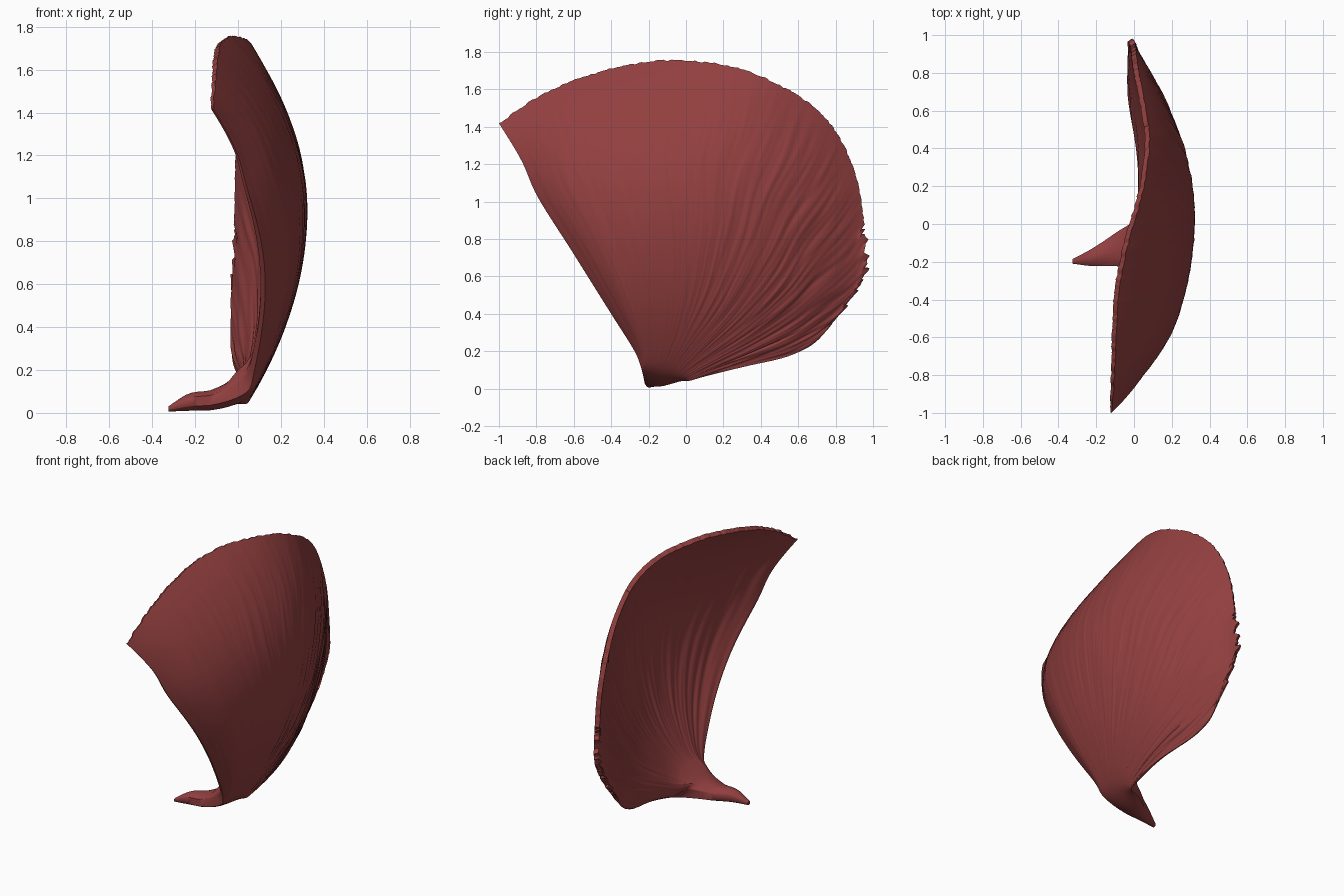
import bpy, bmesh, math, random
from mathutils import Vector, noise

if "Cube" in bpy.data.objects:
    bpy.data.objects.remove(bpy.data.objects["Cube"])
random.seed(4)

NU, NV, NT = 260, 64, 14   # columns across the fan, rows up the fan, rows along the tendon

# Outline of the fan seen from the side, as (y, z); the rim also has its depth x
FRONT = [(-.232, .09), (-.275, .2), (-.40, .40), (-.60, .72), (-.79, 1.02), (-.88, 1.22), (-1, 1.42)]
REAR = [(0, .035), (.1, .065), (.3, .115), (.5, .16), (.61, .20), (.70, .255), (.77, .33)]
RIM = [(-1, 1.42, -.12), (-.82, 1.545, -.105), (-.6, 1.65, -.095), (-.35, 1.725, -.08),
       (-.1, 1.757, -.03), (.2, 1.735, .05), (.45, 1.65, .08), (.68, 1.51, .05), (.83, 1.33, .02),
       (.92, 1.1, .01), (.955, .88, .005), (.985, .68, -.01), (.91, .51, -.01), (.77, .33, -.01)]
# Tendon sections from fan to tip: x, front y, rear y, lower z, upper z
TENDON = [(-.05, -.225, -.01, .02, .135), (-.13, -.222, -.07, .012, .105),
          (-.23, -.222, -.135, .010, .09), (-.325, -.21, -.185, .006, .03)]


def spline(pts, t):
    """Catmull-Rom through evenly spaced points, t in 0..1"""
    pts = [Vector(p) for p in pts]
    n = len(pts) - 1
    i = min(int(t * n), n - 1)
    s = t * n - i
    b, c = pts[i], pts[i + 1]
    a = pts[i - 1] if i else b * 2 - c
    d = pts[i + 2] if i + 2 <= n else c * 2 - b
    return .5 * (2 * b + (c - a) * s + (2 * a - 5 * b + 4 * c - d) * s * s
                 + (3 * b - a - 3 * c + d) * s ** 3)


# Rim resampled by length so the fibres fan out evenly
samples = [spline(RIM, i / 800) for i in range(801)]
lengths = [0]
for p, q in zip(samples, samples[1:]):
    lengths.append(lengths[-1] + (q - p).length)


def rim(u):
    target = u * lengths[-1]
    k = next(i for i, l in enumerate(lengths) if l >= target - 1e-9)
    return samples[k]


def dome(y, z):
    """Outer bulge of the fan and its normal"""
    ky = .37 if y > 0 else .35
    kz = .47 if z > .95 else .335
    x = .322 - ky * y * y - kz * (z - .95) ** 2
    return Vector((x, y, z)), Vector((1, 2 * ky * y, 2 * kz * (z - .95))).normalized()


def fan_point(u, v, rag):
    """Outer and inner surface points of the fan"""
    a, b, r3 = spline(FRONT, v), spline(REAR, v), rim(u)
    r = r3.to_2d()
    base = Vector(FRONT[0]).lerp(Vector(REAR[0]), u)
    c = (a.lerp(b, u) + base.lerp(r, v) - base * (1 - v)
         - Vector(RIM[0][:2]).lerp(Vector(RIM[-1][:2]), u) * v)
    c = c + (c - base) * rag * max(0, v - .9) * 10
    p, n = dome(c.x, c.y)
    # Bend the rim to its own depth, and roll the front edge inward
    p.x += (r3.z - dome(r.x, r.y)[0].x) * v ** 5
    p.x -= .06 * max(0, 1 - u / .1) ** 2 * math.sin(math.pi * v)
    edge = min(1, math.sqrt(max(0, 4 * u * (1 - u))) + .25)
    fade = min(1, v * 2.2) * min(1, (1 - v) * 6 + .1)
    fibre = noise.noise((u * 40, v * 3.5, 0)) + .7 * noise.noise((u * 95, v * 5, 5))
    fibre *= .007 * fade * (.25 + .75 * min(1, max(0, u * 2 - .4)))
    thick = (.03 + .05 * (1 - v) ** 1.5 + .03 * math.sin(math.pi * v)) * edge
    inner_fibre = .008 * fade * noise.noise((u * 45, v * 3, 9))
    outer = p + n * fibre
    inner = p - n * (thick + inner_fibre)
    low = max(0, 1 - v * 5) ** 2
    inner += Vector((-.02, 0, .055)) * low
    return outer, inner


rags = [random.uniform(-.004, .002) + (random.uniform(-.04, .015) if i / NU > .8 else 0)
        for i in range(NU + 1)]
rags = [(rags[max(0, i - 1)] + 2 * rags[i]) / 3 for i in range(NU + 1)]
rags[0] = rags[-1] = 0

bm = bmesh.new()
outer_grid, inner_grid = [], []
for i in range(NU + 1):
    u = i / NU
    fan = [fan_point(u, j / NV, rags[i]) for j in range(NV + 1)]
    # Tendon rows run from the tip into the base of the fan
    lo, hi = [fan[0][0]], [fan[0][1]]
    for x, y0, y1, z0, z1 in TENDON:
        y = y0 + (y1 - y0) * u
        round_off = .25 * (2 * u - 1) ** 2 * (z1 - z0)
        lo.append(Vector((x, y, z0 + round_off)))
        hi.append(Vector((x, y, z1 - round_off)))
    lo = [spline(lo, 1 - j / NT) for j in range(NT)] + [f[0] for f in fan]
    hi = [spline(hi, 1 - j / NT) for j in range(NT)] + [f[1] for f in fan]
    # Relax the joint where tendon meets fan
    for line in (lo, hi):
        for _ in range(12):
            line[NT - 6:NT + 7] = [(line[k - 1] + 2 * line[k] + line[k + 1]) / 4
                                   for k in range(NT - 6, NT + 7)]
    outer_grid.append([bm.verts.new(p) for p in lo])
    inner_grid.append([bm.verts.new(p) for p in hi])

rows = NT + NV + 1
for i in range(NU):
    for j in range(rows - 1):
        for g in (outer_grid, inner_grid):
            bm.faces.new((g[i][j], g[i + 1][j], g[i + 1][j + 1], g[i][j + 1]))
    # Close the rim and the tendon tip
    for j in (0, rows - 1):
        bm.faces.new((outer_grid[i][j], outer_grid[i + 1][j], inner_grid[i + 1][j], inner_grid[i][j]))
# Close the front and rear edges
for i in (0, NU):
    for j in range(rows - 1):
        bm.faces.new((outer_grid[i][j], outer_grid[i][j + 1], inner_grid[i][j + 1], inner_grid[i][j]))
bmesh.ops.recalc_face_normals(bm, faces=bm.faces)

mesh = bpy.data.meshes.new("fan_muscle")
bm.to_mesh(mesh)
bm.free()
muscle = bpy.data.objects.new("fan_muscle", mesh)
bpy.context.collection.objects.link(muscle)
red = bpy.data.materials.new("muscle_red")
red.diffuse_color = (.29, .05, .05, 1)
red.use_nodes = True
red.node_tree.nodes["Principled BSDF"].inputs["Base Color"].default_value = red.diffuse_color
mesh.materials.append(red)

bpy.context.view_layer.objects.active = muscle
muscle.select_set(True)
bpy.ops.object.shade_smooth_by_angle(angle=math.radians(50))
